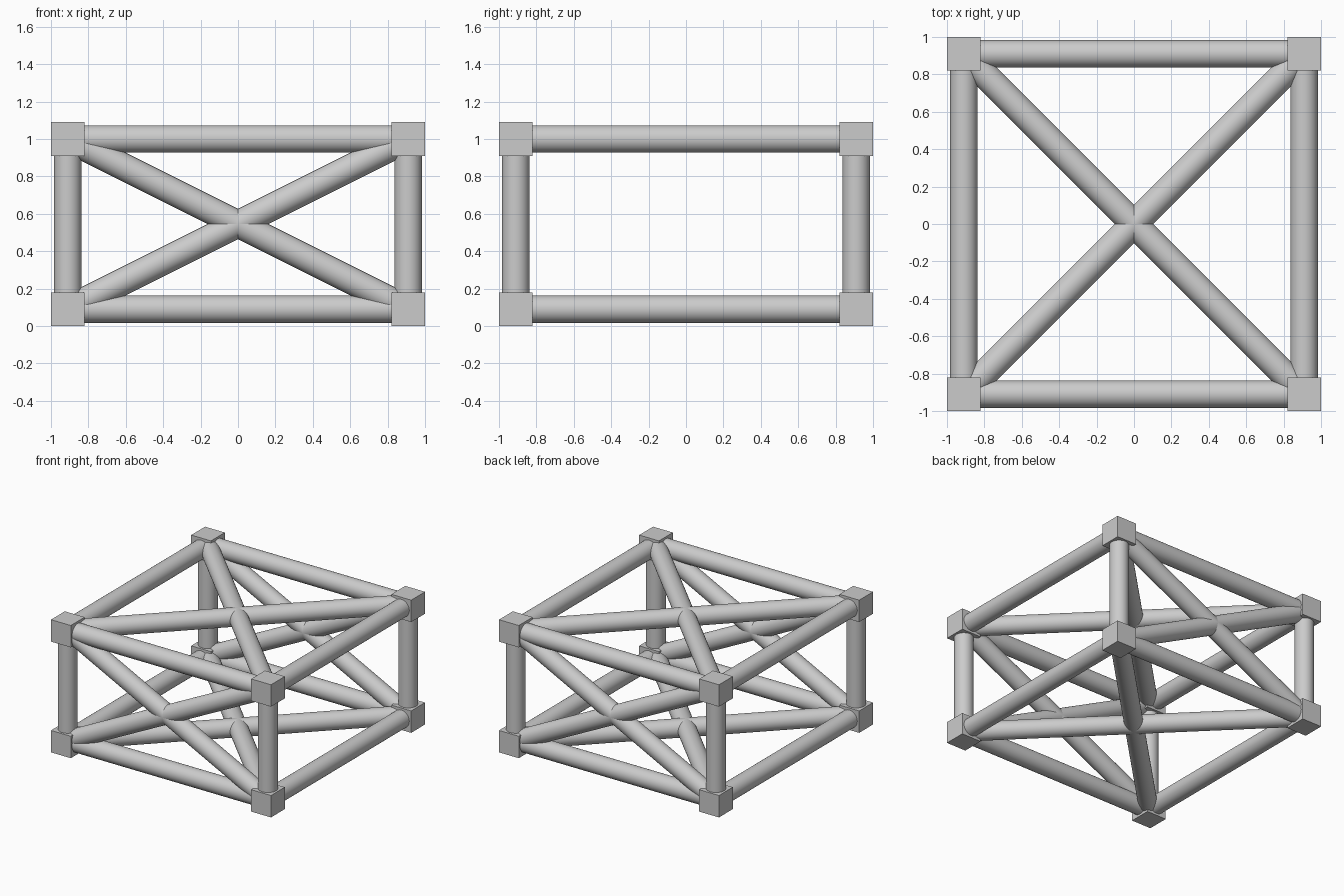
import bpy
from mathutils import Vector

if "Cube" in bpy.data.objects:
    bpy.data.objects.remove(bpy.data.objects["Cube"], do_unlink=True)

GREY = (0.6, 0.6, 0.6, 1)
steel = bpy.data.materials.new("grey_steel")
steel.use_nodes = True
steel.diffuse_color = GREY
steel.node_tree.nodes["Principled BSDF"].inputs["Base Color"].default_value = GREY

REACH, LOW, HIGH = 0.91, 0.09, 1.0   # joint centres
BLOCK, RADIUS = 0.18, 0.073


def finish(name):
    obj = bpy.context.object
    obj.name = name
    obj.data.materials.append(steel)
    return obj


def tube(name, start, end):
    start, end = Vector(start), Vector(end)
    axis = end - start
    bpy.ops.mesh.primitive_cylinder_add(vertices=48, radius=RADIUS, depth=axis.length,
                                        location=(start + end) / 2,
                                        rotation=axis.to_track_quat('Z', 'Y').to_euler())
    finish(name)
    bpy.ops.object.shade_smooth_by_angle()


SIDES = (("right", -REACH), ("left", REACH))
ENDS = (("front", -REACH), ("back", REACH))
LEVELS = (("bottom", LOW), ("top", HIGH))

# Corner blocks
for s, x in SIDES:
    for e, y in ENDS:
        for l, z in LEVELS:
            bpy.ops.mesh.primitive_cube_add(size=BLOCK, location=(x, y, z))
            finish(f"corner_block_{l}_{e}_{s}")

# Upright posts
for s, x in SIDES:
    for e, y in ENDS:
        tube(f"post_{e}_{s}", (x, y, LOW), (x, y, HIGH))

# Horizontal rails and crossed braces of the top and bottom frames
for l, z in LEVELS:
    for s, x in SIDES:
        tube(f"side_rail_{l}_{s}", (x, -REACH, z), (x, REACH, z))
        tube(f"{l}_brace_{s}", (x, -REACH, z), (-x, REACH, z))
    for e, y in ENDS:
        tube(f"cross_rail_{l}_{e}", (-REACH, y, z), (REACH, y, z))

# Crossed braces on the front and back
for e, y in ENDS:
    for s, x in SIDES:
        tube(f"{e}_brace_{s}", (x, y, LOW), (-x, y, HIGH))
